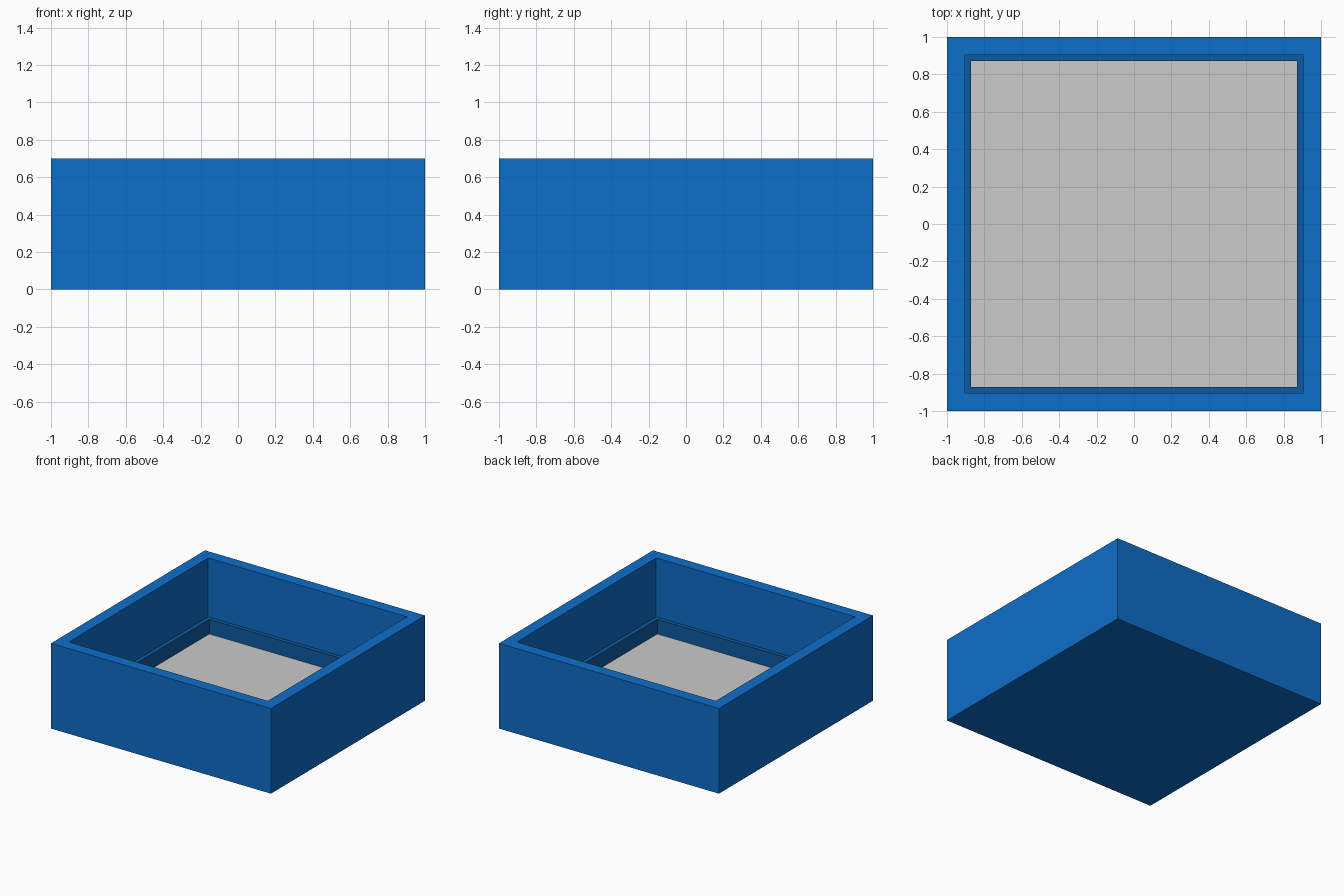
import bpy, bmesh

if "Cube" in bpy.data.objects:
    bpy.data.objects.remove(bpy.data.objects["Cube"])


def material(name, rgb):
    m = bpy.data.materials.new(name)
    lin = [(c / 255 / 12.92) if c < 11 else ((c / 255 + 0.055) / 1.055) ** 2.4 for c in rgb]
    m.diffuse_color = (*lin, 1)
    m.use_nodes = True
    m.node_tree.nodes["Principled BSDF"].inputs["Base Color"].default_value = m.diffuse_color
    return m


blue = material("blue", (13, 110, 202))
dark_blue = material("dark blue", (13, 90, 160))
grey = material("light grey", (203, 203, 203))

OUTER, INNER, LINER = 1.0, 0.904, 0.871
TOP, LEDGE, FLOOR = 0.70, 0.217, 0.097


def square_shell(name, rings, mat, cap_start=False, cap_end=False):
    """Skin a run of (half width, height) squares, optionally capping the ends."""
    bm = bmesh.new()
    loops = [[bm.verts.new((sx * h, sy * h, z))
              for sx, sy in ((-1, -1), (1, -1), (1, 1), (-1, 1))] for h, z in rings]
    for a, b in zip(loops, loops[1:]):
        for i in range(4):
            j = (i + 1) % 4
            bm.faces.new((a[i], a[j], b[j], b[i]))
    if cap_start:
        bm.faces.new(loops[0][::-1])
    if cap_end:
        bm.faces.new(loops[-1])
    mesh = bpy.data.meshes.new(name)
    bm.to_mesh(mesh)
    bm.free()
    mesh.materials.append(mat)
    ob = bpy.data.objects.new(name, mesh)
    bpy.context.collection.objects.link(ob)
    return ob


# Outer box: base, walls, rim and upper inside walls
square_shell("tray_box", [(OUTER, 0), (OUTER, TOP), (INNER, TOP), (INNER, LEDGE)],
             blue, cap_start=True)
# Ledge and the lower inside walls
square_shell("inner_ledge", [(INNER, LEDGE), (LINER, LEDGE), (LINER, FLOOR)], dark_blue)
# Grey floor panel
square_shell("floor_panel", [(LINER, FLOOR)], grey, cap_end=True)
